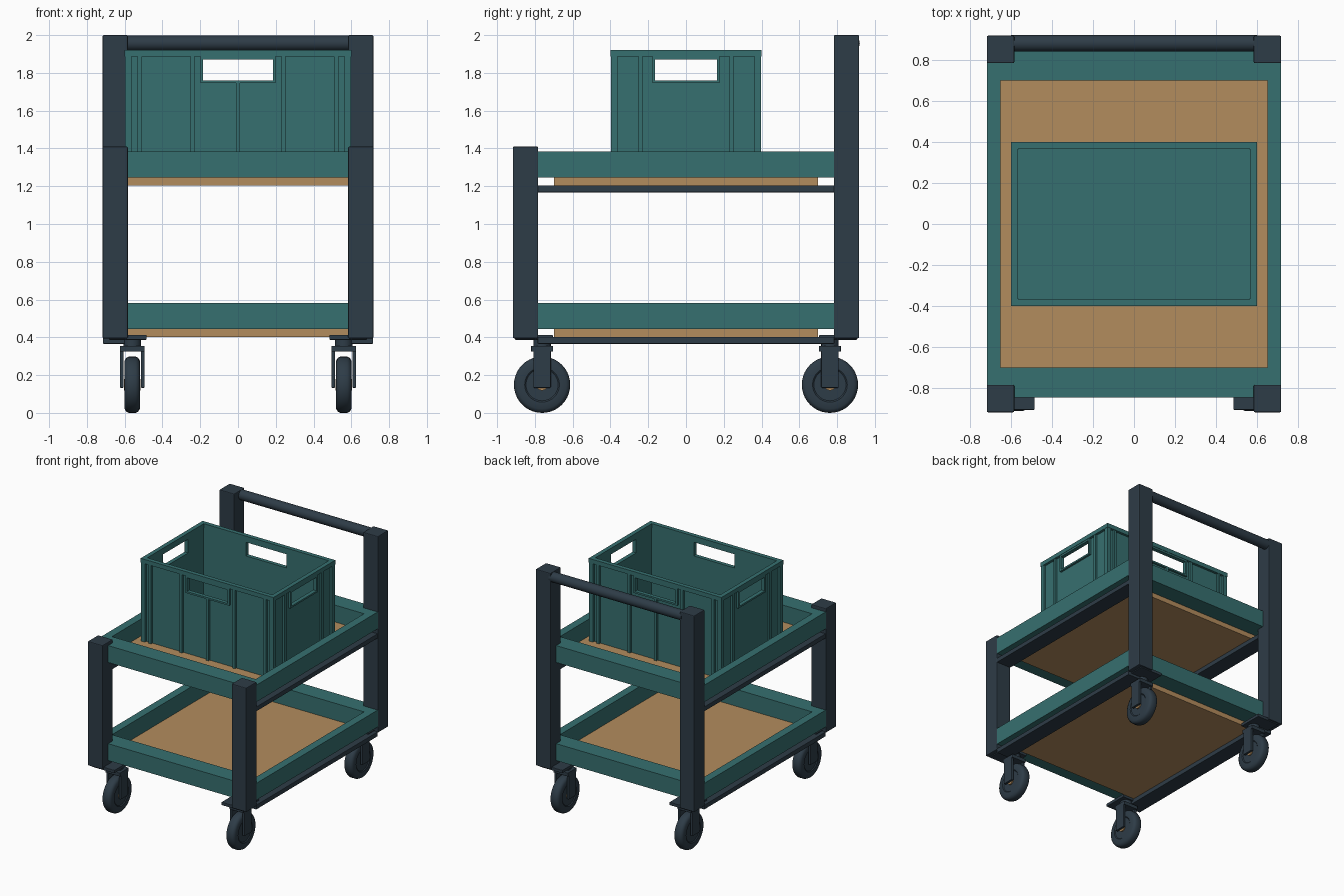
import bpy, bmesh, math
from mathutils import Matrix

if "Cube" in bpy.data.objects:
    bpy.data.objects.remove(bpy.data.objects["Cube"])


def material(name, rgb):
    m = bpy.data.materials.new(name)
    m.diffuse_color = (*rgb, 1)
    m.use_nodes = True
    m.node_tree.nodes["Principled BSDF"].inputs["Base Color"].default_value = m.diffuse_color
    return m


SLATE = material("dark_slate", (0.027, 0.045, 0.063))
TEAL = material("teal", (0.037, 0.16, 0.16))
WOOD = material("light_wood", (0.45, 0.262, 0.11))


def finish(bm, name, mat, bevel=0):
    bmesh.ops.recalc_face_normals(bm, faces=bm.faces)
    me = bpy.data.meshes.new(name)
    bm.to_mesh(me)
    bm.free()
    me.materials.append(mat)
    ob = bpy.data.objects.new(name, me)
    bpy.context.collection.objects.link(ob)
    if bevel:
        b = ob.modifiers.new("bevel", "BEVEL")
        b.width, b.segments = bevel, 2
    return ob


def add_box(bm, x, y, z):
    """Add a box given by (min, max) on each axis."""
    size = [abs(b - a) for a, b in (x, y, z)]
    mid = [(a + b) / 2 for a, b in (x, y, z)]
    bmesh.ops.create_cube(bm, size=1,
                          matrix=Matrix.Translation(mid) @ Matrix.Diagonal((*size, 1)))


def boxes(name, mat, items, bevel=0):
    bm = bmesh.new()
    for it in items:
        add_box(bm, *it)
    return finish(bm, name, mat, bevel)


def smooth(ob):
    bpy.ops.object.select_all(action="DESELECT")
    ob.select_set(True)
    bpy.context.view_layer.objects.active = ob
    bpy.ops.object.shade_smooth_by_angle(angle=math.radians(35))


def lathe(name, mat, profile, loc, n=40):
    """Revolve (x, radius) points about the x axis through loc."""
    bm = bmesh.new()
    vs = [bm.verts.new((x, 0, r)) for x, r in profile]
    es = [bm.edges.new(p) for p in zip(vs, vs[1:])]
    bmesh.ops.spin(bm, geom=vs + es, cent=(0, 0, 0), axis=(1, 0, 0),
                   angle=2 * math.pi, steps=n)
    bmesh.ops.remove_doubles(bm, verts=bm.verts, dist=1e-5)
    bmesh.ops.translate(bm, verts=bm.verts, vec=loc)
    ob = finish(bm, name, mat)
    smooth(ob)
    return ob


# Corner posts: short at the front, tall at the back
for sx in (-1, 1):
    for sy, top, label in ((-1, 1.41, "front_post"), (1, 2.0, "back_post")):
        boxes(label, SLATE, [((sx * .583, sx * .717), (sy * .783, sy * .917), (.395, top))], .006)

# Push handle between the tall posts
lathe("push_handle", SLATE, [(-.6, 0), (-.6, .04), (.6, .04), (.6, 0)], (0, .88, 1.957))

# Two trays: wooden deck, teal border, side rails underneath
for level, z in (("lower", .403), ("upper", 1.205)):
    boxes(level + "_deck", WOOD, [((-.65, .65), (-.7, .7), (z, z + .04))])
    for s in (-1, 1):
        boxes(level + "_side_board", TEAL,
              [((s * .65, s * .715), (-.785, .785), (z + .04, z + .178))])
        boxes(level + "_end_board", TEAL,
              [((-.65, .65), (s * .7, s * .845), (z + .04, z + .178))])
        boxes(level + "_side_rail", SLATE,
              [((s * .583, s * .715), (-.785, .785), (z - .037, z))], .003)

# Casters, mirrored to all four corners
TYRE = [(-.034, 0), (-.034, .085), (-.04, .092), (-.04, .128), (-.032, .142), (-.018, .149),
        (.018, .149), (.032, .142), (.04, .128), (.04, .092), (.034, .085), (.034, 0)]
for sx in (-1, 1):
    for sy in (-1, 1):
        cx, cy = sx * .56, sy * .762
        lathe("wheel", SLATE, TYRE, (cx, cy, .149))
        lathe("wheel_hub", WOOD, [(-.044, 0), (-.044, .03), (.044, .03), (.044, 0)],
              (cx, cy, .149), 20)
        boxes("caster_fork", SLATE, [
            ((cx - .066, cx - .046), (cy - .046, cy + .046), (.133, .33)),
            ((cx + .046, cx + .066), (cy - .046, cy + .046), (.133, .33)),
            ((cx - .066, cx + .066), (cy - .058, cy + .058), (.325, .355))], .003)
        bm = bmesh.new()
        bmesh.ops.create_cone(bm, cap_ends=True, segments=24, radius1=.046, radius2=.046,
                              depth=.04, matrix=Matrix.Translation((cx, cy, .372)))
        smooth(finish(bm, "caster_swivel", SLATE))
        boxes("caster_plate", SLATE,
              [((sx * .484, sx * .684), (sy * .705, sy * .905), (.387, .412))], .003)

# Crate: floor, pierced walls, rim, corner blocks, ribs and handle frames
X, Y, Z0, Z1, ZR = .6, .4, 1.245, 1.922, 1.887
HB, HT = 1.76, 1.872   # hand hole bottom and top
boxes("crate_floor", TEAL, [((-.575, .575), (-.375, .375), (Z0, Z0 + .025))])


def crate_side(name, half, depth, hole, ribs, swap):
    """Build one wall pair; u runs along the wall, d is distance from centre."""
    for s in (-1, 1):
        def part(u0, u1, d0, d1, z0, z1):
            u, d = (u0, u1), (s * d0, s * d1)
            return (d, u, (z0, z1)) if swap else (u, d, (z0, z1))
        out, inn, face = depth, depth - .035, depth - .02
        e = half - .02
        wall = [part(-e, e, inn, face, Z0, HB),
                part(-e, -hole, inn, face, HB, ZR),
                part(hole, e, inn, face, HB, ZR),
                part(-hole, hole, inn, face, HT, ZR)]
        boxes(name + "_wall", TEAL, wall)
        rim_end = half if not swap else half - .035
        boxes(name + "_rim", TEAL, [part(-rim_end, rim_end, inn, out, ZR, Z1)])
        o = out - .003
        detail = [part(r - .011, r + .011, face, o, Z0, ZR) for r in ribs]
        detail.append(part(-.011, .011, face, o, Z0, HB - .014))
        for t in (-1, 1):   # frame sides
            detail.append(part(t * hole, t * (hole + .014), face, o, HB - .014, ZR))
        detail.append(part(-hole, hole, face, o, HB - .014, HB))
        detail.append(part(-hole, hole, face, o, HT, ZR))
        if swap:
            detail = [d for i, d in enumerate(detail) if i != len(ribs)]
        boxes(name + "_ribs", TEAL, detail)


crate_side("crate_long", X, Y, .185, (-.52, -.24, .24, .52), False)
crate_side("crate_short", Y, X, .163, (-.24, .24), True)
for sx in (-1, 1):
    for sy in (-1, 1):
        boxes("crate_corner", TEAL, [((sx * .563, sx * .598), (sy * .363, sy * .398), (Z0, ZR))])
